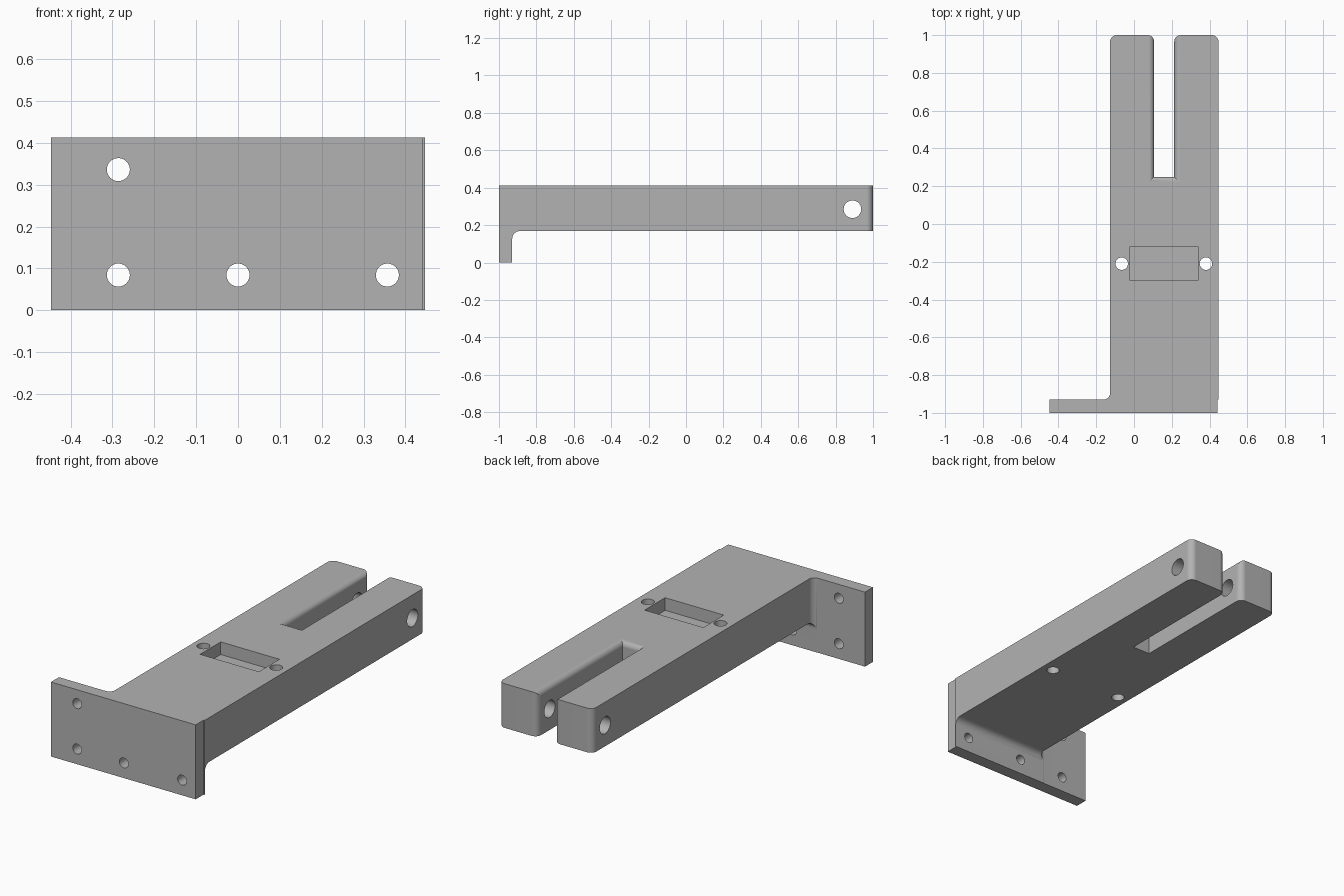
import bpy
import bmesh
import math
from mathutils import Vector

cube = bpy.data.objects.get("Cube")
if cube:
    bpy.data.objects.remove(cube, do_unlink=True)

# Main dimensions
TOP, UNDER = 0.413, 0.168
BACK = -0.93
ARM_L, ARM_R = -0.127, 0.447
SLOT_L, SLOT_R, SLOT_END = 0.107, 0.213, 0.25
R = 0.035

grey = bpy.data.materials.new("plain grey")
grey.use_nodes = True
colour = (0.45, 0.45, 0.45, 1)
grey.diffuse_color = colour
grey.node_tree.nodes["Principled BSDF"].inputs["Base Color"].default_value = colour


def rounded(corners, steps=8):
    """Outline from (a, b, radius) right-angle corners."""
    out = []
    for i, (a, b, r) in enumerate(corners):
        p = Vector((a, b))
        if r == 0:
            out.append(p)
            continue
        u = (Vector(corners[i - 1][:2]) - p).normalized()
        v = (Vector(corners[(i + 1) % len(corners)][:2]) - p).normalized()
        c = p + r * (u + v)
        for k in range(steps + 1):
            t = math.pi / 2 * k / steps
            out.append(c - r * (v * math.cos(t) + u * math.sin(t)))
    return out


def finish(name, bm):
    bmesh.ops.recalc_face_normals(bm, faces=bm.faces)
    mesh = bpy.data.meshes.new(name)
    bm.to_mesh(mesh)
    bm.free()
    mesh.materials.append(grey)
    ob = bpy.data.objects.new(name, mesh)
    bpy.context.collection.objects.link(ob)
    return ob


def prism(name, outline, axis, lo, hi):
    """Extrude a 2D outline along an axis between lo and hi."""
    place = {"x": lambda a, b, h: (h, a, b),
             "y": lambda a, b, h: (a, h, b),
             "z": lambda a, b, h: (a, b, h)}[axis]
    bm = bmesh.new()
    rings = [[bm.verts.new(place(a, b, h)) for a, b in outline] for h in (lo, hi)]
    n = len(outline)
    for ring in rings:
        bm.faces.new(ring)
    for i in range(n):
        j = (i + 1) % n
        bm.faces.new((rings[0][i], rings[0][j], rings[1][j], rings[1][i]))
    return finish(name, bm)


def combine(target, tool, operation):
    mod = target.modifiers.new("shape", "BOOLEAN")
    mod.operation = operation
    mod.solver = "EXACT"
    mod.object = tool
    bpy.context.view_layer.objects.active = target
    bpy.ops.object.modifier_apply(modifier=mod.name)
    bpy.data.objects.remove(tool, do_unlink=True)


def drill(target, axis, a, b, r, lo, hi, sides=32):
    circle = [(a + r * math.cos(2 * math.pi * k / sides),
               b + r * math.sin(2 * math.pi * k / sides)) for k in range(sides)]
    combine(target, prism("drill", circle, axis, lo, hi), "DIFFERENCE")


# Plan of mounting plate and forked arm, trimmed by the side profile
plan = rounded([
    (-0.447, -1, 0), (0.441, -1, 0), (0.441, BACK, 0), (ARM_R, BACK, 0),
    (ARM_R, 1, R), (SLOT_R, 1, R), (SLOT_R, SLOT_END, 0),
    (SLOT_L, SLOT_END, 0), (SLOT_L, 1, R), (ARM_L, 1, R),
    (ARM_L, BACK, R), (-0.447, BACK, 0)])
bracket = prism("forked_bracket", plan, "z", -0.2, 0.6)
side = rounded([
    (-1.2, 0, 0), (BACK + 0.001, 0, 0), (BACK + 0.001, UNDER, R + 0.005),
    (1.2, UNDER, 0), (1.2, TOP, 0), (-1.2, TOP, 0)])
combine(bracket, prism("side_profile", side, "x", -1, 1), "INTERSECT")

# Rounded upper lip around the slot
bm = bmesh.new()
lip = 0.03
levels = [(TOP + 0.02, lip)]
for k in range(9):
    t = math.pi / 2 * k / 8
    levels.append((TOP - lip + lip * math.cos(t), lip - lip * math.sin(t)))
levels.append((TOP - lip - 0.01, -0.01))
rings = []
for z, f in levels:
    rings.append([bm.verts.new((x, y, z)) for x, y in (
        (SLOT_L - f, SLOT_END - f), (SLOT_R + f, SLOT_END - f),
        (SLOT_R + f, 1.1), (SLOT_L - f, 1.1))])
for low, high in zip(rings, rings[1:]):
    for i in range(4):
        j = (i + 1) % 4
        bm.faces.new((low[i], low[j], high[j], high[i]))
bm.faces.new(rings[0])
bm.faces.new(rings[-1])
combine(bracket, finish("slot_lip", bm), "DIFFERENCE")

# Rectangular pocket with a screw hole on each side
pocket = [(-0.022, -0.3), (0.338, -0.3), (0.338, -0.12), (-0.022, -0.12)]
combine(bracket, prism("pocket", pocket, "z", TOP - 0.07, 0.6), "DIFFERENCE")
for x in (-0.065, 0.381):
    drill(bracket, "z", x, -0.21, 0.033, 0.05, 0.6)

# Mounting holes in the plate
for x, z in ((-0.286, 0.336), (-0.286, 0.084), (0, 0.084), (0.357, 0.084)):
    drill(bracket, "y", x, z, 0.0275, -1.1, -0.85)

# Pivot hole across both fork arms
drill(bracket, "x", 0.89, 0.285, 0.047, -1, 1)

# Smooth rounds, crisp edges, even flat faces
bpy.ops.object.select_all(action="DESELECT")
bracket.select_set(True)
bpy.context.view_layer.objects.active = bracket
bpy.ops.object.shade_smooth_by_angle(angle=math.radians(30))
weighted = bracket.modifiers.new("even_shading", "WEIGHTED_NORMAL")
weighted.keep_sharp = True
